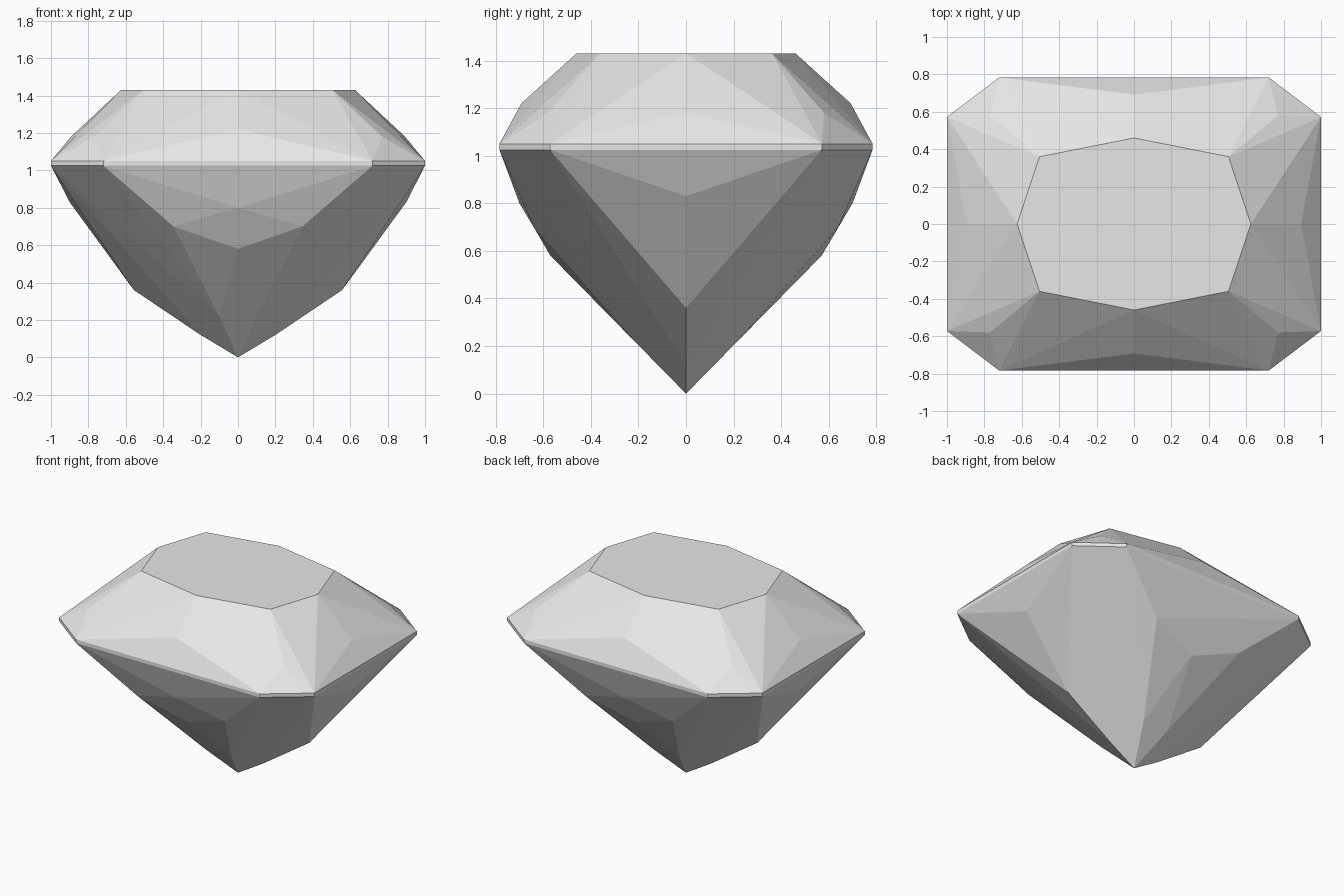
import bpy
import bmesh
import math
from mathutils import Vector

cube = bpy.data.objects.get("Cube")
if cube:
    bpy.data.objects.remove(cube, do_unlink=True)

stone = bpy.data.materials.new("pale_grey_stone")
stone.use_nodes = True
stone.diffuse_color = (0.8, 0.8, 0.8, 1)
stone.node_tree.nodes["Principled BSDF"].inputs["Base Color"].default_value = (0.8, 0.8, 0.8, 1)

GIRDLE_TOP, GIRDLE_BOTTOM, TABLE = 1.05, 1.025, 1.43


def outline(z):
    """One quarter of the clipped-rectangle girdle."""
    return [(1, 0.572, z), (0.72, 0.784, z)]


def cut_part(name, quarter, open_heights):
    """Facet the mirrored quarter points, leaving the joining planes open."""
    points = {(sx * x, sy * y, z) for x, y, z in quarter for sx in (1, -1) for sy in (1, -1)}
    bm = bmesh.new()
    for p in sorted(points):
        bm.verts.new(p)
    bmesh.ops.remove_doubles(bm, verts=bm.verts, dist=0.0001)
    bmesh.ops.convex_hull(bm, input=bm.verts)
    caps = [f for f in bm.faces
            if any(all(abs(v.co.z - h) < 0.001 for v in f.verts) for h in open_heights)]
    bmesh.ops.delete(bm, geom=caps, context='FACES')
    bmesh.ops.dissolve_limit(bm, angle_limit=math.radians(0.8), verts=bm.verts, edges=bm.edges)
    bmesh.ops.recalc_face_normals(bm, faces=bm.faces)
    # Open shells: make sure the facets point away from the core
    core = Vector((0, 0, 1))
    for f in bm.faces:
        if f.normal.dot(f.calc_center_median() - core) < 0:
            f.normal_flip()
    mesh = bpy.data.meshes.new(name)
    bm.to_mesh(mesh)
    bm.free()
    mesh.materials.append(stone)
    obj = bpy.data.objects.new(name, mesh)
    bpy.context.collection.objects.link(obj)
    return obj


# Crown: flat table, star and corner facets
cut_part("crown", outline(GIRDLE_TOP) + [
    (0, 0.46, TABLE), (0.505, 0.36, TABLE), (0.625, 0, TABLE),
    (0, 0.692, 1.22), (0.893, 0, 1.18), (0.77, 0.58, 1.18),
], [GIRDLE_TOP])

# Girdle: thin vertical band
cut_part("girdle", outline(GIRDLE_TOP) + outline(GIRDLE_BOTTOM), [GIRDLE_TOP, GIRDLE_BOTTOM])

# Pavilion: stepped facets running down to the point
cut_part("pavilion", outline(GIRDLE_BOTTOM) + [
    (0, 0.7, 0.8), (0, 0.57, 0.58), (0.345, 0.64, 0.7),
    (0.9, 0, 0.83), (0.557, 0, 0.36),
    (0.1, 0.216, 0.22), (0.2, 0, 0.12), (0, 0, 0),
], [GIRDLE_BOTTOM])
